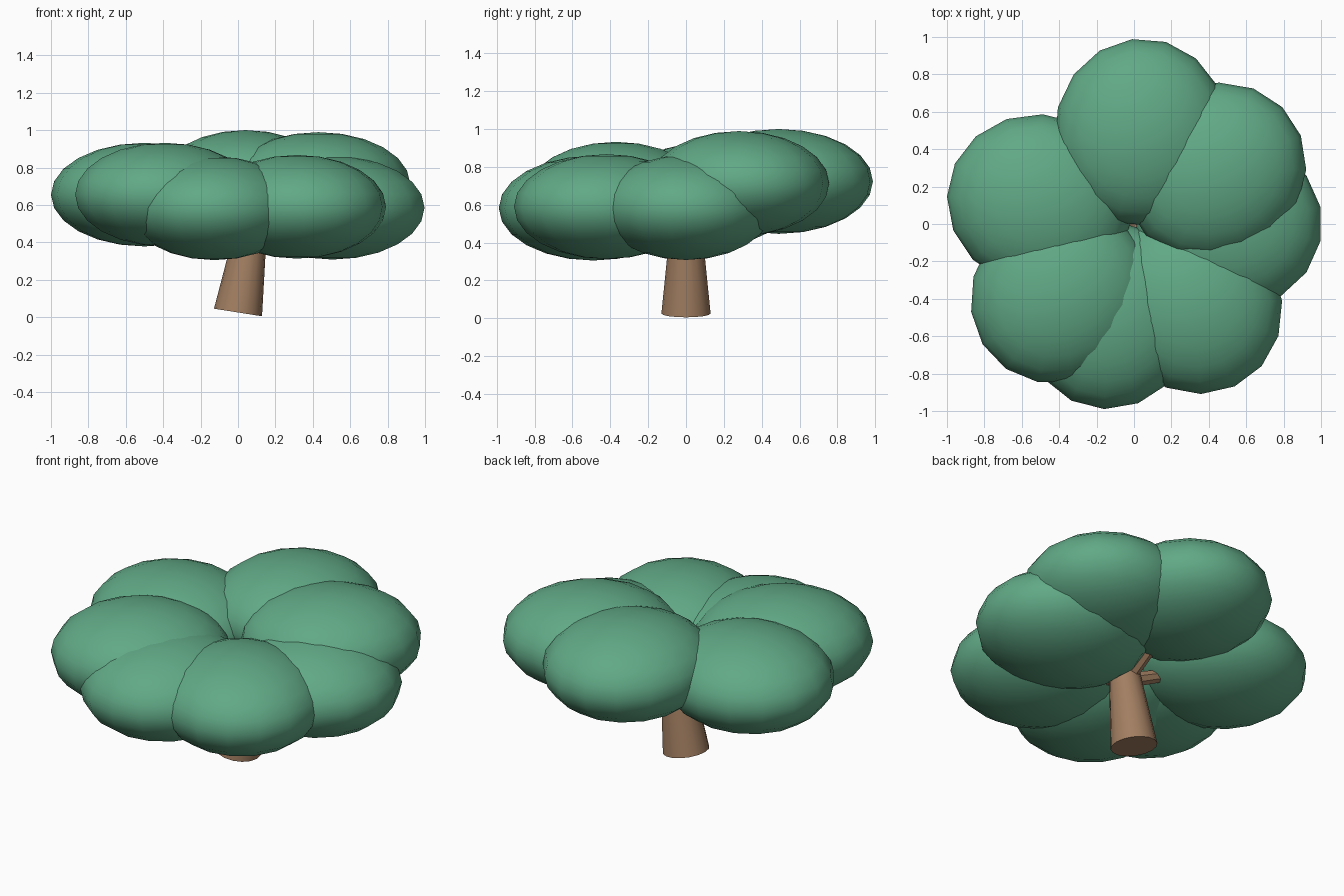
import bpy, math
from mathutils import Vector, Matrix

if "Cube" in bpy.data.objects:
    bpy.data.objects.remove(bpy.data.objects["Cube"])


def material(name, rgb):
    m = bpy.data.materials.new(name)
    m.diffuse_color = (*rgb, 1)
    m.use_nodes = True
    m.node_tree.nodes["Principled BSDF"].inputs["Base Color"].default_value = m.diffuse_color
    return m


leaf = material("leaf_green", (0.12, 0.40, 0.24))
bark = material("bark_brown", (0.36, 0.21, 0.12))


def limb(name, a, b, r1, r2, sides):
    """Tapered cylinder from point a to point b."""
    a, b = Vector(a), Vector(b)
    d = b - a
    bpy.ops.mesh.primitive_cone_add(vertices=sides, radius1=r1, radius2=r2, depth=d.length)
    o = bpy.context.object
    o.name = name
    o.data.transform(d.to_track_quat('Z', 'Y').to_matrix().to_4x4())
    o.location = (a + b) / 2
    o.data.materials.append(bark)
    bpy.ops.object.shade_smooth_by_angle(angle=math.radians(40))


def foliage(name, c):
    """Flattened sphere, a little longer along its radial direction."""
    bpy.ops.mesh.primitive_uv_sphere_add(segments=16, ring_count=12, radius=1)
    o = bpy.context.object
    o.name = name
    ang = math.atan2(c[1], c[0])
    o.data.transform(Matrix.Rotation(ang, 4, 'Z') @ Matrix.Diagonal((0.502, 0.465, 0.277, 1))
                     @ Matrix.Rotation(math.pi / 16, 4, 'Z'))
    o.location = c
    o.data.materials.append(leaf)
    bpy.ops.object.shade_smooth()


# Leaning trunk
top = (0.07, 0, 0.47)
limb("trunk", (0, 0, 0.025), top, 0.13, 0.085, 16)

# Ring of foliage clumps, each carried by a branch
clumps = [(0.04, 0.49, 0.723), (0.43, 0.28, 0.712), (0.505, 0.0, 0.585), (0.315, -0.42, 0.59),
          (-0.125, -0.49, 0.582), (-0.39, -0.37, 0.655), (-0.50, 0.12, 0.655)]
for i, c in enumerate(clumps):
    foliage(f"foliage_{i + 1}", c)
    start = Vector(top) - Vector((0.008, 0, 0.05))
    limb(f"branch_{i + 1}", start, start.lerp(Vector(c), 0.8), 0.045, 0.03, 8)
